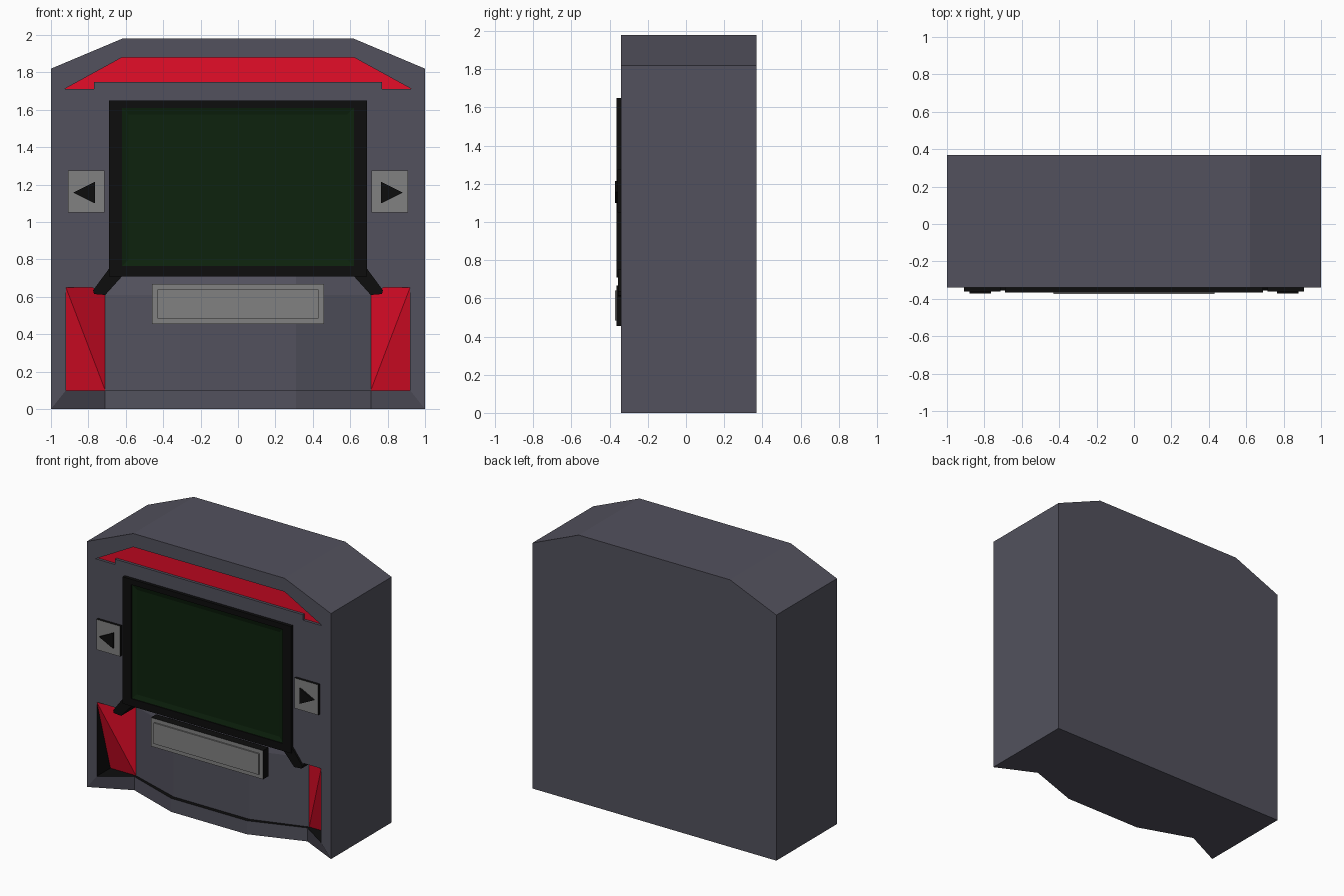
import bpy, bmesh

if "Cube" in bpy.data.objects:
    bpy.data.objects.remove(bpy.data.objects["Cube"])

F, B = -0.34, 0.37           # front and back planes of the cabinet
IN = -0.18                   # depth of the lower pockets


def material(name, rgb):
    m = bpy.data.materials.new(name)
    m.diffuse_color = (*rgb, 1)
    m.use_nodes = True
    m.node_tree.nodes["Principled BSDF"].inputs["Base Color"].default_value = m.diffuse_color
    return m


SLATE = material("slate", (0.085, 0.083, 0.11))
BLACK = material("black", (0.004, 0.004, 0.004))
RED = material("red", (0.78, 0.004, 0.022))
GREEN = material("dark_green", (0.004, 0.016, 0.004))
GREY = material("grey", (0.22, 0.22, 0.22))


def build(name, faces, mats, mirror=False):
    """faces: list of (points, material index)"""
    bm = bmesh.new()
    for pts, mi in faces:
        bm.faces.new([bm.verts.new(p) for p in pts]).material_index = mi
    bmesh.ops.remove_doubles(bm, verts=bm.verts, dist=0.0005)
    bmesh.ops.recalc_face_normals(bm, faces=bm.faces)
    me = bpy.data.meshes.new(name)
    bm.to_mesh(me)
    bm.free()
    for m in mats:
        me.materials.append(m)
    ob = bpy.data.objects.new(name, me)
    bpy.context.collection.objects.link(ob)
    if mirror:
        mod = ob.modifiers.new("mirror", 'MIRROR')
        mod.use_axis[0] = True
        mod.use_clip = True
    return ob


def walls(pts, y0, y1, mi=0, closed=True):
    n = len(pts)
    out = []
    for i in range(n if closed else n - 1):
        (a, b), (c, d) = pts[i], pts[(i + 1) % n]
        out.append(([(a, y0, b), (c, y0, d), (c, y1, d), (a, y1, b)], mi))
    return out


def flat(pts, y):
    return [(x, y, z) for x, z in pts]


def prism(name, pts, y0, y1, face_mat, side_mat=None, mirror=False):
    faces = [(flat(pts, y0), 0), (flat(pts, y1), 1)] + walls(pts, y0, y1, 1)
    return build(name, faces, [face_mat, side_mat or face_mat], mirror)


def rect(x0, x1, z0, z1):
    return [(x0, z0), (x1, z0), (x1, z1), (x0, z1)]


# Cabinet body, right half, mirrored
outer = [(1, 0), (1, 1.82), (0.62, 1.98), (0, 1.98)]
arch = [(0, 1.88), (0.62, 1.88), (0.93, 1.71), (0.77, 1.71), (0.77, 1.75), (0, 1.75)]
notch = [(0, 0.71), (0.63, 0.71), (0.71, 0.61), (0.78, 0.65), (0.92, 0.65), (0.92, 0.1)]
faces = [(flat(notch + outer + arch, F), 0), (flat([(0, 0)] + outer, B), 0)]
faces += walls(outer, F, B, closed=False)
faces += walls(arch, F, F + 0.02, closed=False)

# Skirt with its V-shaped dents, and the underside
skirt = [(0.71, -0.2), (0.31, F), (0, F)]
faces.append(([(x, y, 0) for x, y in [(0, B), (1, B), (1, F)] + skirt], 0))
faces.append(([(1, F, 0), (0.92, F, 0.1), (0.71, -0.2, 0.1), (0.71, -0.2, 0)], 0))
for (a, b), (c, d) in zip(skirt, skirt[1:]):
    faces.append(([(a, b, 0), (c, d, 0), (c, d, 0.1), (a, b, 0.1)], 0))

# Black ledge and pocket side wall
ledge = [(0.92, F)] + skirt + [(0, -0.31), (0.31, -0.31), (0.71, IN), (0.92, IN)]
faces.append(([(x, y, 0.1) for x, y in ledge], 1))
faces.append(([(0.92, F, 0.1), (0.92, IN, 0.1), (0.92, F, 0.65)], 1))

# Bulged lower panel in rows
low = [(0.71, IN), (0.31, -0.31), (0, -0.31)]
rows = [[(x, y, z) for x, y in low] for z in (0.1, 0.4, 0.61)]
rows.append([(0.63, -0.2, 0.71), (0.31, -0.27, 0.71), (0, -0.27, 0.71)])
for r, s in zip(rows, rows[1:]):
    for i in range(2):
        faces.append(([r[i], r[i + 1], s[i + 1], s[i]], 0))
faces.append((rows[3] + [(0, F, 0.71), (0.63, F, 0.71)], 1))
build("cabinet_body", faces, [SLATE, BLACK], True)

# Red arch set into the front, red slanted pocket panels
prism("top_red_arch", arch, F + 0.02, F + 0.04, RED, mirror=True)
a, b = (0.71, IN, 0.1), (0.92, IN, 0.1)
c, d = (0.92, F, 0.65), (0.71, IN, 0.65)
build("lower_red_panel", [([a, b, c], 0), ([a, c, d], 0)], [RED], True)

# Screen bezel, right half, with its splayed foot
bezel = [(0, 0.71), (0.69, 0.71), (0.69, 1.65), (0, 1.65),
         (0, 1.61), (0.62, 1.61), (0.62, 0.765), (0, 0.765)]
prism("screen_bezel", bezel, -0.365, F, BLACK, mirror=True)
foot = [(0.69, 0.75), (0.775, 0.635), (0.77, 0.615), (0.71, 0.61), (0.62, 0.71)]
prism("bezel_foot", foot, -0.355, IN, BLACK, mirror=True)

# Screen with a shallow bevelled rim
rim = flat(rect(-0.62, 0.62, 0.765, 1.61), -0.358)
glass = flat(rect(-0.585, 0.585, 0.80, 1.575), -0.348)
screen = [(glass, 0)]
for i in range(4):
    j = (i + 1) % 4
    screen.append(([rim[i], rim[j], glass[j], glass[i]], 0))
build("screen", screen, [GREEN])

# Keyboard plate and raised centre
prism("keyboard_plate", rect(-0.46, 0.46, 0.455, 0.668), -0.363, -0.3, GREY, BLACK)
prism("keyboard_keys", rect(-0.43, 0.43, 0.485, 0.64), -0.373, -0.36, GREY)

# Side buttons with arrows
prism("side_button", rect(0.715, 0.91, 1.05, 1.275), -0.36, F, GREY, BLACK, True)
prism("button_arrow", [(0.765, 1.1), (0.88, 1.157), (0.765, 1.215)],
      -0.372, -0.355, BLACK, mirror=True)
